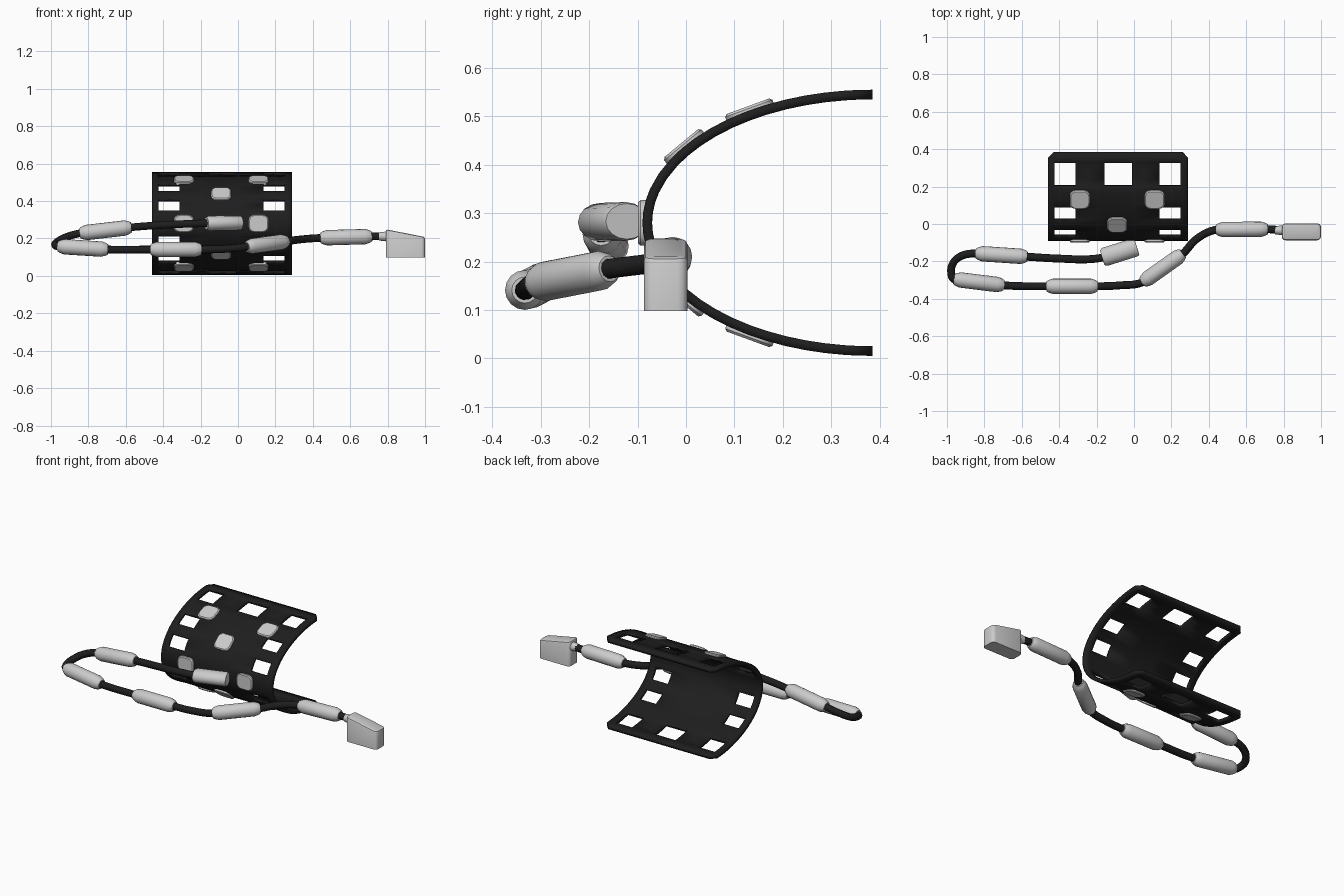
import bpy, bmesh, math
from mathutils import Vector, Matrix

if "Cube" in bpy.data.objects:
    bpy.data.objects.remove(bpy.data.objects["Cube"])

black = bpy.data.materials.new("black_rubber")
black.diffuse_color = (0.013, 0.013, 0.013, 1)
black.use_nodes = True
black.node_tree.nodes["Principled BSDF"].inputs["Base Color"].default_value = black.diffuse_color


def finish(name, bm, smooth=35):
    bmesh.ops.recalc_face_normals(bm, faces=bm.faces)
    me = bpy.data.meshes.new(name)
    bm.to_mesh(me)
    bm.free()
    ob = bpy.data.objects.new(name, me)
    bpy.context.collection.objects.link(ob)
    bpy.ops.object.select_all(action='DESELECT')
    ob.select_set(True)
    bpy.context.view_layer.objects.active = ob
    bpy.ops.object.shade_smooth_by_angle(angle=math.radians(smooth))
    return ob


# Half-ellipse profile of the cuff; t = 0 faces front, +-90 are the open rims
CY, CZ = 0.385, 0.28


def arc(t, d=0.0):
    c, s = math.cos(math.radians(t)), math.sin(math.radians(t))
    return CY - (0.475 + d) * c, CZ + (0.275 + d) * s


# Cuff: open curved sheet with rectangular windows and clipped corners
xs = [-0.46, -0.43, -0.425, -0.313, -0.158, -0.012, 0.136, 0.249, 0.26, 0.29]
half = [5, 10, 14.7, 21.7, 28.7, 34, 39.5, 45.5, 51.5, 57, 62, 67.7, 73, 78, 83, 86, 90]
ts = [-t for t in reversed(half)] + [0] + half
windows = [(14.7, 28.7), (39.5, 51.5), (67.7, 83)]


def is_window(x, t):
    t = abs(t)
    side = -0.425 < x < -0.313 or 0.136 < x < 0.249
    mid = -0.158 < x < -0.012 and t > 60
    return (side or mid) and any(a < t < b for a, b in windows)


bm = bmesh.new()
grid = [[bm.verts.new((x, *arc(t))) for x in xs] for t in ts]
corners = {grid[j][i] for j in (0, -1) for i in (0, -1)}
for j in range(len(ts) - 1):
    for i in range(len(xs) - 1):
        if is_window((xs[i] + xs[i + 1]) / 2, (ts[j] + ts[j + 1]) / 2):
            continue
        quad = (grid[j][i], grid[j][i + 1], grid[j + 1][i + 1], grid[j + 1][i])
        bm.faces.new([v for v in quad if v not in corners])
bmesh.ops.delete(bm, geom=[v for v in bm.verts if not v.link_faces], context='VERTS')
# consistent winding already points the same way; thicken towards the inside
bm.normal_update()
mid_face = min(bm.faces, key=lambda f: f.calc_center_median().y)
if mid_face.normal.y > 0:
    bmesh.ops.reverse_faces(bm, faces=bm.faces)
me = bpy.data.meshes.new("cuff")
bm.to_mesh(me)
bm.free()
cuff = bpy.data.objects.new("cuff", me)
bpy.context.collection.objects.link(cuff)
cuff.data.materials.append(black)
mod = cuff.modifiers.new("thickness", 'SOLIDIFY')
mod.thickness, mod.offset = 0.02, -1
bpy.context.view_layer.objects.active = cuff
cuff.select_set(True)
bpy.ops.object.shade_smooth_by_angle(angle=math.radians(35))


# Pads: thin rounded plates lying tangent to the cuff
def pad(name, x, t, w=0.107, h=0.1):
    r, ring = 0.03, []
    for k, (sx, sy) in enumerate([(1, 1), (-1, 1), (-1, -1), (1, -1)]):
        for a in range(5):
            ang = math.radians(90 * k + 22.5 * a)
            ring.append((sx * (w / 2 - r) + r * math.cos(ang), sy * (h / 2 - r) + r * math.sin(ang)))
    c, s = math.cos(math.radians(t)), math.sin(math.radians(t))
    n = Vector((0, -c / 0.475, s / 0.275)).normalized()
    u = Vector((1, 0, 0))
    v = u.cross(n)
    o = Vector((x, *arc(t)))
    bm = bmesh.new()
    loops = [[bm.verts.new(o + n * d + u * (p * k) + v * (q * k)) for p, q in ring]
             for d, k in ((-0.009, 1), (0.004, 1), (0.009, 0.9))]
    for a, b in zip(loops, loops[1:]):
        for i in range(len(ring)):
            j = (i + 1) % len(ring)
            bm.faces.new((a[i], a[j], b[j], b[i]))
    bm.faces.new(loops[0])
    bm.faces.new(loops[-1])
    finish(name, bm)


for x in (-0.29, 0.11):
    for t in (57.7, 0, -57.7):
        pad("side_pad", x, t, h=0.094 if t == 0 else 0.104)
for t in (35, -35):
    pad("centre_pad", -0.09, t)


# Lathe between two points: profile is (position along axis, radius)
def lathe(name, a, b, prof, sides=16, squash=1.0):
    a, b = Vector(a), Vector(b)
    d = (b - a).normalized()
    u = d.cross(Vector((0, 0, 1))).normalized()
    v = u.cross(d)
    bm = bmesh.new()
    loops = []
    for p, r in prof((b - a).length):
        loops.append([bm.verts.new(a + d * p + u * (r * math.cos(k * math.tau / sides))
                                   + v * (r * squash * math.sin(k * math.tau / sides)))
                      for k in range(sides)])
    for p, q in zip(loops, loops[1:]):
        for i in range(sides):
            j = (i + 1) % sides
            bm.faces.new((p[i], p[j], q[j], q[i]))
    bm.faces.new(loops[0])
    bm.faces.new(loops[-1])
    return finish(name, bm)


def bead_profile(L):
    return [(0, 0.027), (0.012, 0.034), (0.035, 0.041), (L - 0.035, 0.041), (L - 0.012, 0.034), (L, 0.027)]


# Beads strung on the cable
beads = [((-0.57, -0.175, 0.26), (-0.845, -0.157, 0.228)),
         ((-0.963, -0.295, 0.158), (-0.695, -0.328, 0.141)),
         ((-0.468, -0.333, 0.141), (-0.195, -0.333, 0.141)),
         ((0.045, -0.312, 0.155), (0.262, -0.158, 0.185)),
         ((0.44, -0.03, 0.203), (0.715, -0.028, 0.211))]
for a, b in beads:
    lathe("cable_bead", a, b, bead_profile)

# Socket that joins the cable to the cuff
lathe("cuff_socket", (0.015, -0.122, 0.283), (-0.17, -0.18, 0.281),
      lambda L: [(0, 0.046), (0.012, 0.05), (L - 0.015, 0.05), (L, 0.042)], squash=0.8)

# Cable: smooth tube through the beads
path = [(-0.12, -0.17, 0.281), (-0.22, -0.187, 0.28), (-0.4, -0.185, 0.272)]
path += [*beads[0], (-0.925, -0.172, 0.205), (-0.97, -0.215, 0.178), (-0.977, -0.262, 0.165)]
path += [*beads[1], *beads[2], (-0.075, -0.328, 0.144), *beads[3],
         (0.335, -0.08, 0.195), *beads[4], (0.8, -0.034, 0.211)]
cu = bpy.data.curves.new("cable", 'CURVE')
cu.dimensions = '3D'
cu.bevel_depth, cu.bevel_resolution, cu.resolution_u = 0.021, 3, 6
cu.use_fill_caps = True
sp = cu.splines.new('BEZIER')
sp.bezier_points.add(len(path) - 1)
for bp, p in zip(sp.bezier_points, path):
    bp.co = p
    bp.handle_left_type = bp.handle_right_type = 'AUTO'
cable = bpy.data.objects.new("cable", cu)
cu.materials.append(black)
bpy.context.collection.objects.link(cable)

# Strain relief collar at the plug
lathe("plug_collar", (0.755, -0.033, 0.211), (0.8, -0.034, 0.211), lambda L: [(0, 0.022), (L, 0.027)])

# Plug: wedge-topped block with rounded edges
bm = bmesh.new()
prof = [(0.79, 0.098), (1.0, 0.098), (1.0, 0.208), (0.79, 0.249)]
f = bm.faces.new([bm.verts.new((x, -0.087, z)) for x, z in prof])
ext = bmesh.ops.extrude_face_region(bm, geom=[f])
bmesh.ops.translate(bm, vec=(0, 0.09, 0), verts=[g for g in ext['geom'] if isinstance(g, bmesh.types.BMVert)])
bmesh.ops.recalc_face_normals(bm, faces=bm.faces)
upright = [e for e in bm.edges if abs(e.verts[0].co.x - e.verts[1].co.x) < 1e-4
           and abs(e.verts[0].co.y - e.verts[1].co.y) < 1e-4]
bmesh.ops.bevel(bm, geom=upright, offset=0.02, segments=3, profile=0.5, affect='EDGES')
bm.normal_update()
rim = [e for e in bm.edges if any(f.normal.z > 0.7 for f in e.link_faces)]
bmesh.ops.bevel(bm, geom=rim, offset=0.01, segments=2, profile=0.5, affect='EDGES')
finish("plug", bm)
